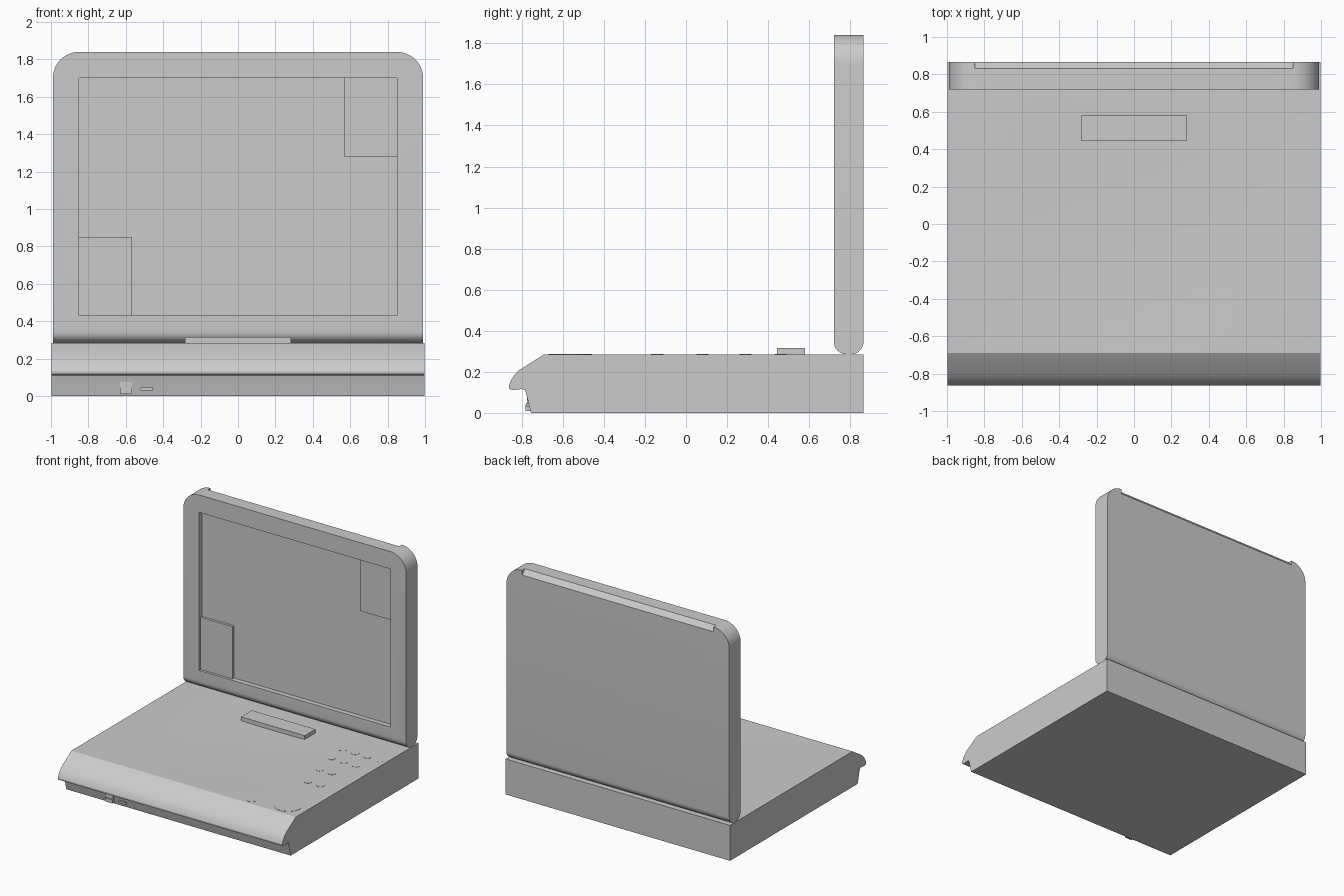
import bpy, bmesh, math
from mathutils import Matrix, Vector

old = bpy.data.objects.get("Cube")
if old:
    bpy.data.objects.remove(old, do_unlink=True)

# One grey plastic for everything
grey = bpy.data.materials.new("grey plastic")
grey.use_nodes = True
grey.diffuse_color = (0.6, 0.6, 0.6, 1)
for node in grey.node_tree.nodes:
    if node.type == 'BSDF_PRINCIPLED':
        node.inputs["Base Color"].default_value = (0.6, 0.6, 0.6, 1)


def finish(name, bm):
    bmesh.ops.recalc_face_normals(bm, faces=bm.faces[:])
    mesh = bpy.data.meshes.new(name)
    bm.to_mesh(mesh)
    bm.free()
    mesh.materials.append(grey)
    obj = bpy.data.objects.new(name, mesh)
    bpy.context.collection.objects.link(obj)
    return obj


def side_prism(profile, half_width):
    """Extrude a (y, z) profile across x."""
    bm = bmesh.new()
    face = bm.faces.new([bm.verts.new((-half_width, y, z)) for y, z in profile])
    new = bmesh.ops.extrude_face_region(bm, geom=[face])["geom"]
    verts = [v for v in new if isinstance(v, bmesh.types.BMVert)]
    bmesh.ops.translate(bm, verts=verts, vec=(2 * half_width, 0, 0))
    return bm


def box(name, x, y, z):
    bm = bmesh.new()
    size = Vector((x[1] - x[0], y[1] - y[0], z[1] - z[0]))
    centre = Vector((sum(x), sum(y), sum(z))) / 2
    bmesh.ops.create_cube(bm, size=1, matrix=Matrix.Translation(centre) @ Matrix.Diagonal(size).to_4x4())
    return finish(name, bm)


def disc(name, x, y, z, r_low, r_top, height, sides=32):
    bm = bmesh.new()
    bmesh.ops.create_cone(bm, cap_ends=True, segments=sides, radius1=r_low, radius2=r_top,
                          depth=height, matrix=Matrix.Translation((x, y, z + height / 2)))
    return finish(name, bm)


def activate(obj):
    bpy.ops.object.select_all(action='DESELECT')
    obj.select_set(True)
    bpy.context.view_layer.objects.active = obj


def cut(obj, cutter):
    mod = obj.modifiers.new("cut", 'BOOLEAN')
    mod.operation, mod.solver, mod.object = 'DIFFERENCE', 'EXACT', cutter
    cutter.hide_render = True
    activate(obj)
    bpy.ops.object.modifier_apply(modifier=mod.name)
    bpy.data.objects.remove(cutter, do_unlink=True)


def smooth(obj):
    activate(obj)
    bpy.ops.object.shade_smooth_by_angle(angle=math.radians(28))


BACK, TOP = 0.865, 0.285

# Base with the sloped, overhanging front lip
base = finish("base", side_prism([
    (BACK, 0), (BACK, TOP), (-0.69, TOP), (-0.81, 0.21), (-0.835, 0.185), (-0.853, 0.158),
    (-0.863, 0.132), (-0.861, 0.118), (-0.845, 0.111), (-0.80, 0.116), (-0.785, 0.113),
    (-0.775, 0.08), (-0.768, 0.05), (-0.755, 0)], 0.997))
# Shallow dish of the disc lid
cut(base, disc("dish_cutter", 0, -0.07, TOP - 0.004, 0.515, 0.695, 0.008, 96))
smooth(base)

# Lid latch
box("lid_latch", (-0.283, 0.283), (0.443, 0.58), (TOP - 0.02, 0.315))

# Control buttons, in rows of (y, count, first x)
for y, count, first in [(0.46, 4, 0.61), (0.29, 3, 0.63), (0.08, 2, 0.67), (-0.14, 2, 0.72), (-0.64, 1, 0.57)]:
    for i in range(count):
        smooth(disc("button", first + 0.11 * i, y, TOP - 0.01, 0.03, 0.03, 0.012, 20))
smooth(disc("control_pad", 0.84, -0.56, TOP - 0.01, 0.103, 0.103, 0.012, 40))

# Front sliders below the lip
box("front_slider", (-0.63, -0.567), (-0.782, -0.74), (0.01, 0.04))
box("front_slider_stem", (-0.63, -0.567), (-0.775, -0.74), (0.04, 0.075))
box("front_switch", (-0.52, -0.455), (-0.78, -0.74), (0.03, 0.045))

# Screen housing: rounded hinge edge below, rounded corners above
FRONT, PEAK, R = 0.72, 1.84, 0.062
profile = [(FRONT, PEAK)]
for centre_y, start in ((FRONT + R, math.pi), (BACK - R, 1.5 * math.pi)):
    for i in range(9):
        a = start + i * math.pi / 16
        profile.append((centre_y + R * math.cos(a), TOP + R + R * math.sin(a)))
profile.append((BACK, PEAK))
bm = side_prism(profile, 0.99)
corners = [e for e in bm.edges
           if all(v.co.z > PEAK - 0.01 for v in e.verts) and abs(e.verts[0].co.x - e.verts[1].co.x) < 0.01]
bmesh.ops.bevel(bm, geom=corners, offset=0.14, segments=12, profile=0.5, affect='EDGES')
housing = finish("screen_housing", bm)

# Screen recess and the chamfer along the top rear edge
cut(housing, box("recess_cutter", (-0.85, 0.85), (0.6, FRONT + 0.04), (0.43, 1.70)))
cut(housing, finish("chamfer_cutter", side_prism(
    [(0.83, PEAK + 0.001), (0.83, PEAK + 0.05), (0.92, PEAK + 0.05), (0.92, 1.80), (BACK + 0.001, 1.80)], 0.85)))
smooth(housing)

# Raised plates in opposite corners of the screen
for x, z in (((-0.85, -0.567), (0.43, 0.85)), ((0.567, 0.85), (1.28, 1.70))):
    box("screen_corner_plate", x, (FRONT + 0.02, FRONT + 0.045), z)
